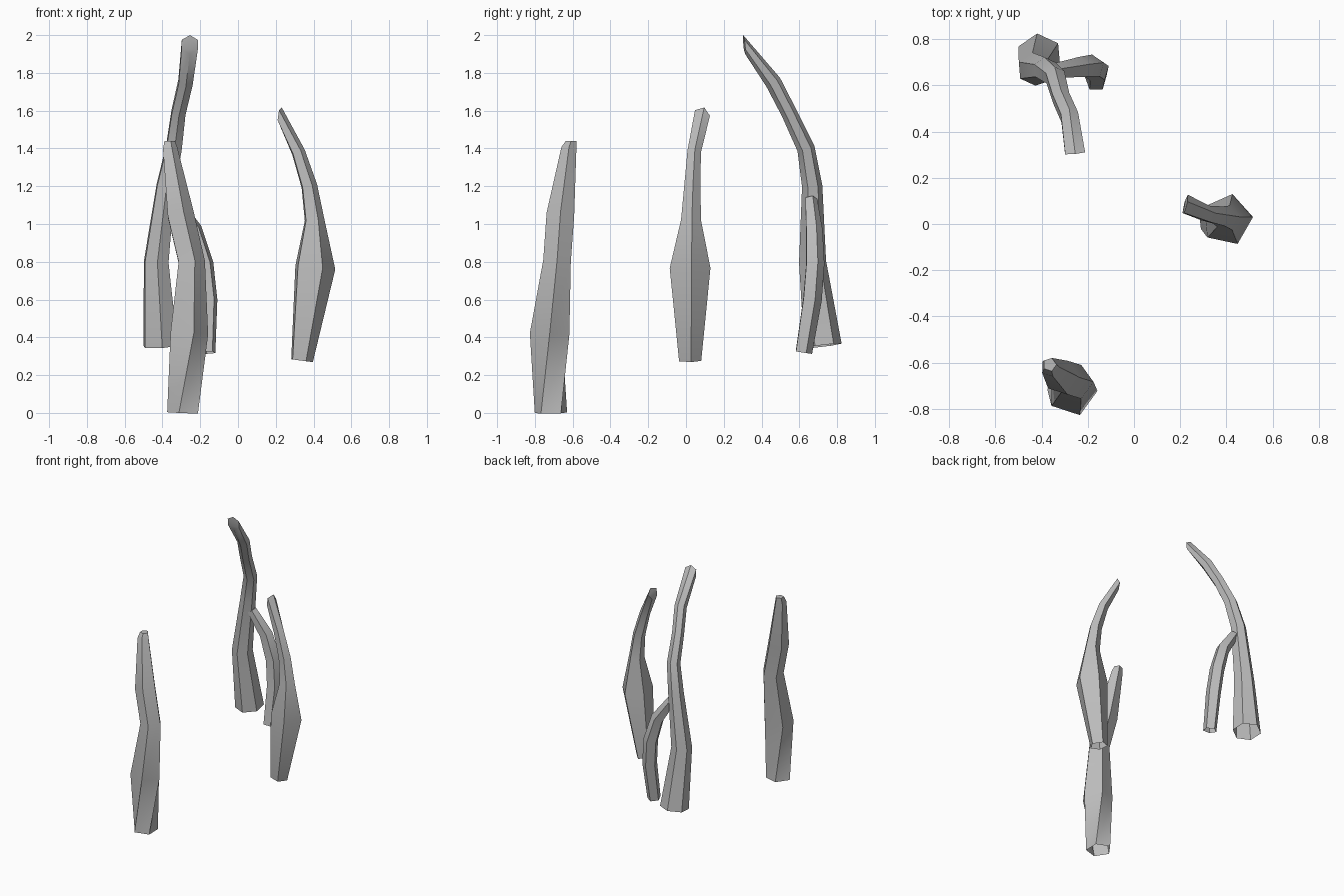
import bpy
import bmesh
from math import cos, sin, radians, tau
from mathutils import Vector

cube = bpy.data.objects.get("Cube")
if cube:
    bpy.data.objects.remove(cube, do_unlink=True)

grey = bpy.data.materials.new("plain grey")
grey.use_nodes = True
colour = (0.5, 0.5, 0.5, 1)
grey.diffuse_color = colour
grey.node_tree.nodes["Principled BSDF"].inputs["Base Color"].default_value = colour


def limb(name, sides, phase, path, base_twist=0, tip_normal=None):
    """Tapering faceted tube along path points (x, y, z, radius), open at the base."""
    bm = bmesh.new()
    centres = [Vector(p[:3]) for p in path]
    last = len(path) - 1
    rings = []
    for i, c in enumerate(centres):
        normal = centres[min(i + 1, last)] - centres[max(i - 1, 0)]
        if i == last and tip_normal:
            normal = Vector(tip_normal)
        turn = Vector((0, 0, 1)).rotation_difference(normal.normalized())
        start = radians(phase + (base_twist if i == 0 else 0))
        r = path[i][3]
        angles = [start + tau * k / sides for k in range(sides)]
        rings.append([bm.verts.new(c + turn @ Vector((r * cos(a), r * sin(a), 0)))
                      for a in angles])
    # Triangulated walls with a slight spiral
    for low, high in zip(rings, rings[1:]):
        for k in range(sides):
            n = (k + 1) % sides
            bm.faces.new((low[k], low[n], high[n]))
            bm.faces.new((low[k], high[n], high[k]))
    bm.faces.new(rings[-1])
    mesh = bpy.data.meshes.new(name)
    bm.to_mesh(mesh)
    bm.free()
    mesh.materials.append(grey)
    obj = bpy.data.objects.new(name, mesh)
    bpy.context.collection.objects.link(obj)
    bpy.ops.object.select_all(action="DESELECT")
    obj.select_set(True)
    bpy.context.view_layer.objects.active = obj
    bpy.ops.object.shade_smooth_by_angle(angle=radians(40))


# Straight stem at the front
limb("front_stem", 5, 0, [
    (-.285, -.715, 0, .09), (-.268, -.722, .42, .11), (-.252, -.683, .8, .077),
    (-.31, -.665, 1.05, .077), (-.363, -.62, 1.4, .042), (-.365, -.608, 1.44, .03),
], base_twist=-36, tip_normal=(0, 0, 1))

# Swollen stem on the left, with a bent tip
limb("left_stem", 5, 6, [
    (.335, .02, .277, .062), (.402, .018, .77, .114), (.402, .025, 1.02, .056),
    (.375, .032, 1.2, .045), (.318, .042, 1.38, .038), (.222, .083, 1.575, .045),
], tip_normal=(-1, .25, .15))

# Tall curved trunk at the back
limb("back_trunk", 6, 35, [
    (-.41, .725, .355, .1), (-.433, .67, .8, .072), (-.383, .668, 1.2, .054),
    (-.34, .635, 1.4, .047), (-.315, .545, 1.59, .042), (-.278, .462, 1.75, .043),
    (-.255, .308, 1.95, .05),
], tip_normal=(.1, -1, -.1))

# Small branch growing out of the trunk
limb("back_branch", 5, 20, [
    (-.165, .62, .32, .048), (-.16, .665, .6, .054), (-.18, .68, .79, .053),
    (-.235, .675, .97, .048), (-.345, .66, 1.13, .035),
])
